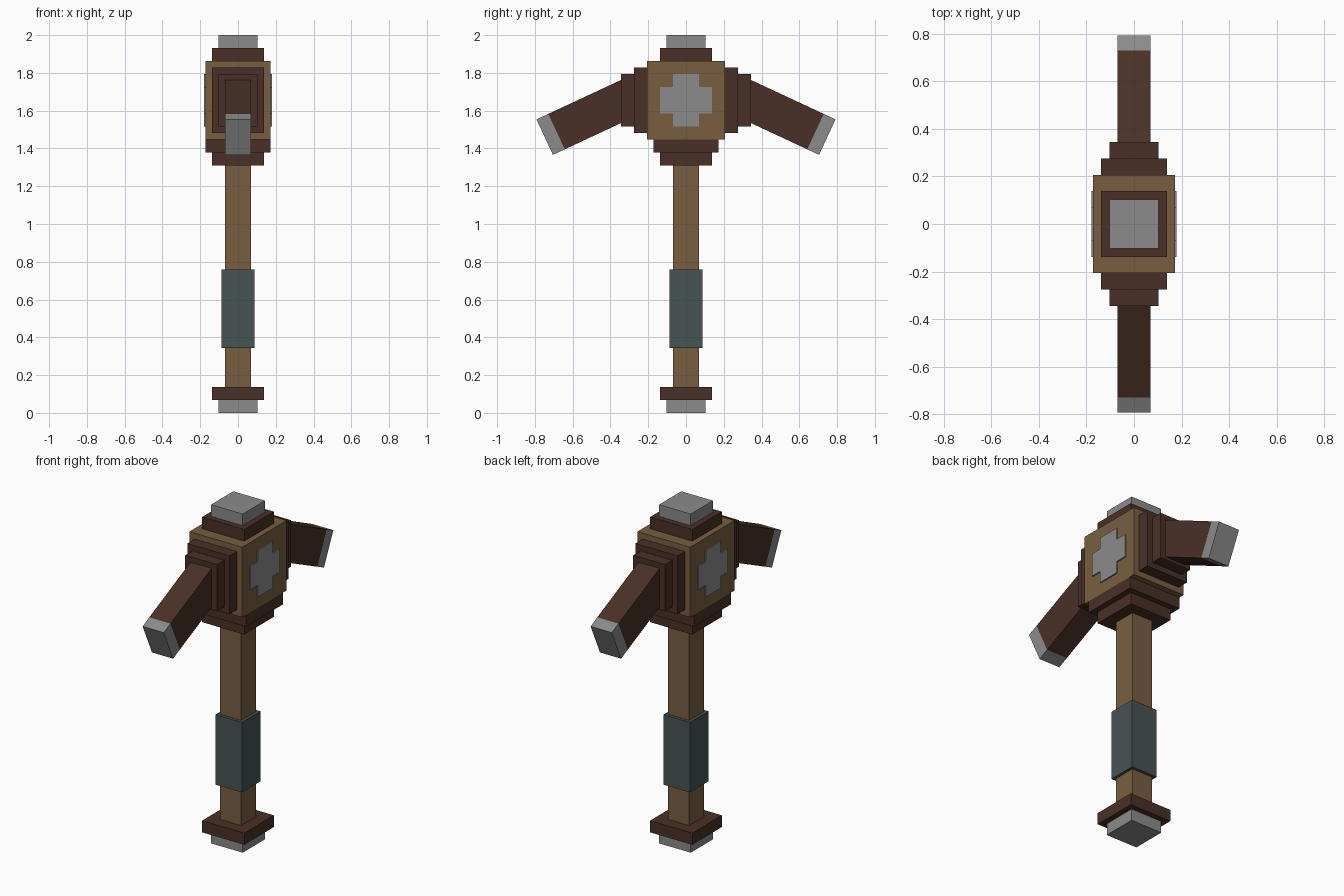
import bpy, bmesh, math
from mathutils import Matrix, Vector

cube = bpy.data.objects.get("Cube")
if cube:
    bpy.data.objects.remove(cube, do_unlink=True)

U = 2 / 58  # one block unit; the hammer is 58 units tall


def material(name, rgb):
    mat = bpy.data.materials.new(name)
    mat.use_nodes = True
    linear = [((c / 255 + 0.055) / 1.055) ** 2.4 for c in rgb] + [1]
    mat.diffuse_color = linear
    mat.node_tree.nodes["Principled BSDF"].inputs["Base Color"].default_value = linear
    return mat


WOOD = material("light wood", (120, 94, 64))
DARK = material("dark wood", (73, 48, 38))
METAL = material("grey metal", (139, 139, 139))
GRIP = material("slate grip", (72, 83, 83))


def finish(name, bm, mat):
    bmesh.ops.recalc_face_normals(bm, faces=bm.faces)
    mesh = bpy.data.meshes.new(name)
    bm.to_mesh(mesh)
    bm.free()
    mesh.materials.append(mat)
    obj = bpy.data.objects.new(name, mesh)
    bpy.context.collection.objects.link(obj)
    return obj


def box(name, mat, half_x, y, z, transform=Matrix()):
    """Box centred on x, spanning the y and z ranges, in block units."""
    bm = bmesh.new()
    size = Vector((2 * half_x, y[1] - y[0], z[1] - z[0])) * U
    centre = Vector((0, sum(y) / 2, sum(z) / 2)) * U
    place = transform @ Matrix.Translation(centre) @ Matrix.Diagonal(size).to_4x4()
    bmesh.ops.create_cube(bm, size=1, matrix=place)
    return finish(name, bm, mat)


# Stacked square parts along the shaft: half x, half y, bottom, top
for name, mat, hx, hy, low, high in (
    ("pommel_cap", METAL, 3, 3, 0, 2),
    ("pommel_plate", DARK, 4, 4, 2, 4),
    ("shaft", WOOD, 2, 2, 4, 38),
    ("grip_wrap", GRIP, 2.5, 2.5, 10, 22),
    ("lower_collar", DARK, 4, 4, 38, 40),
    ("upper_collar", DARK, 5, 5, 40, 42),
    ("head_block", WOOD, 5, 6, 42, 54),
    ("top_plate", DARK, 4, 4, 54, 56),
    ("top_cap", METAL, 3, 3, 56, 58),
):
    box(name, mat, hx, (-hy, hy), (low, high))

# Stepped sockets and drooping arms, front and back
for side, angle in (("back", 0), ("front", math.pi)):
    turn = Matrix.Rotation(angle, 4, "Z")
    box(side + "_socket_wide", DARK, 4, (6, 8), (43, 53), turn)
    box(side + "_socket_narrow", DARK, 3, (8, 10), (44, 52), turn)
    tip = Matrix.Translation((0, 0.748, 1.46))
    droop = turn @ tip @ Matrix.Rotation(math.radians(-25), 4, "X")
    box(side + "_arm", DARK, 2, (-16, -2), (-3, 3), droop)
    box(side + "_arm_tip", METAL, 2, (-2, 0), (-3, 3), droop)

# Cross plates on the two sides of the head
for side, sign in (("left", 1), ("right", -1)):
    bm = bmesh.new()
    outline = []
    for quarter in range(4):
        spin = Matrix.Rotation(quarter * math.pi / 2, 3, "X")
        for y, z in ((4, -2), (4, 2), (2, 2)):
            p = spin @ Vector((0, y, z))
            outline.append(bm.verts.new((sign * 5 * U, p.y * U, (p.z + 48) * U)))
    face = bm.faces.new(outline)
    grown = bmesh.ops.extrude_face_region(bm, geom=[face], use_keep_orig=True)["geom"]
    raised = [v for v in grown if isinstance(v, bmesh.types.BMVert)]
    bmesh.ops.translate(bm, verts=raised, vec=(sign * 0.2 * U, 0, 0))
    finish(side + "_cross_plate", bm, METAL)
